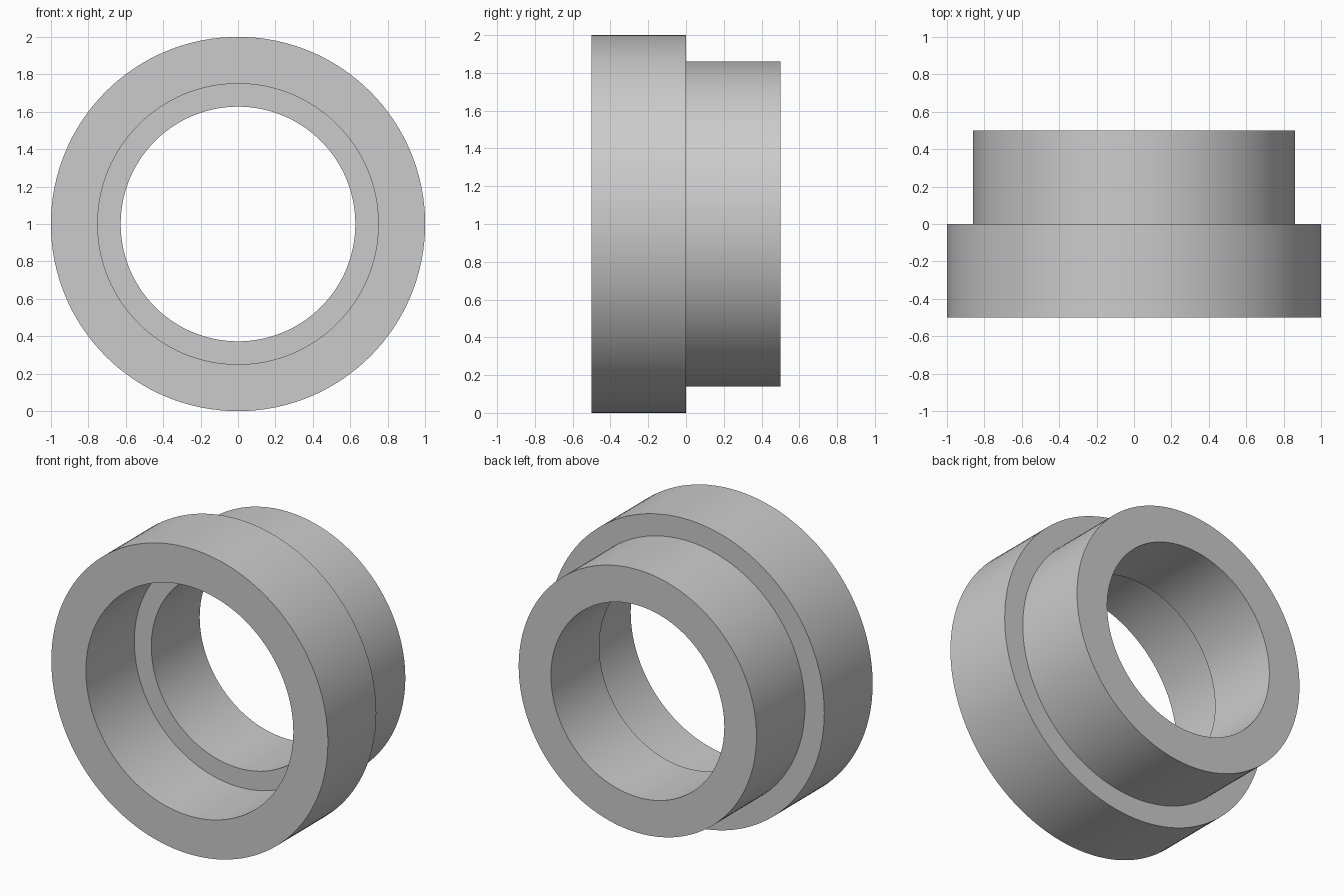
import bpy
import bmesh
import math
from mathutils import Vector

SEGMENTS = 128
CENTRE = Vector((0, 0, 1))

cube = bpy.data.objects.get("Cube")
if cube:
    bpy.data.objects.remove(cube, do_unlink=True)

# Plain grey material
grey = bpy.data.materials.new("light grey")
grey.use_nodes = True
colour = (0.6, 0.6, 0.6, 1)
grey.diffuse_color = colour
grey.node_tree.nodes["Principled BSDF"].inputs["Base Color"].default_value = colour

# Wall section as (radius, y): wide flange in front, narrow spigot behind,
# with a wide counterbore stepping down to a narrower bore
section = [
    (0.75, -0.5), (1.0, -0.5), (1.0, 0.0), (0.86, 0.0),
    (0.86, 0.5), (0.627, 0.5), (0.627, 0.0), (0.75, 0.0),
]

# Revolve the closed section around the y axis
bm = bmesh.new()
verts = [bm.verts.new(CENTRE + Vector((r, y, 0))) for r, y in section]
edges = [bm.edges.new((v, verts[(i + 1) % len(verts)])) for i, v in enumerate(verts)]
bmesh.ops.spin(bm, geom=verts + edges, cent=CENTRE, axis=(0, 1, 0),
               angle=math.tau, steps=SEGMENTS, use_merge=True)
bmesh.ops.remove_doubles(bm, verts=bm.verts[:], dist=0.0001)
bmesh.ops.recalc_face_normals(bm, faces=bm.faces[:])

mesh = bpy.data.meshes.new("stepped_bushing")
bm.to_mesh(mesh)
bm.free()
mesh.materials.append(grey)

bushing = bpy.data.objects.new("stepped_bushing", mesh)
bpy.context.collection.objects.link(bushing)

# Smooth round walls with crisp rims
bpy.ops.object.select_all(action="DESELECT")
bushing.select_set(True)
bpy.context.view_layer.objects.active = bushing
bpy.ops.object.shade_smooth_by_angle(angle=math.radians(30))
